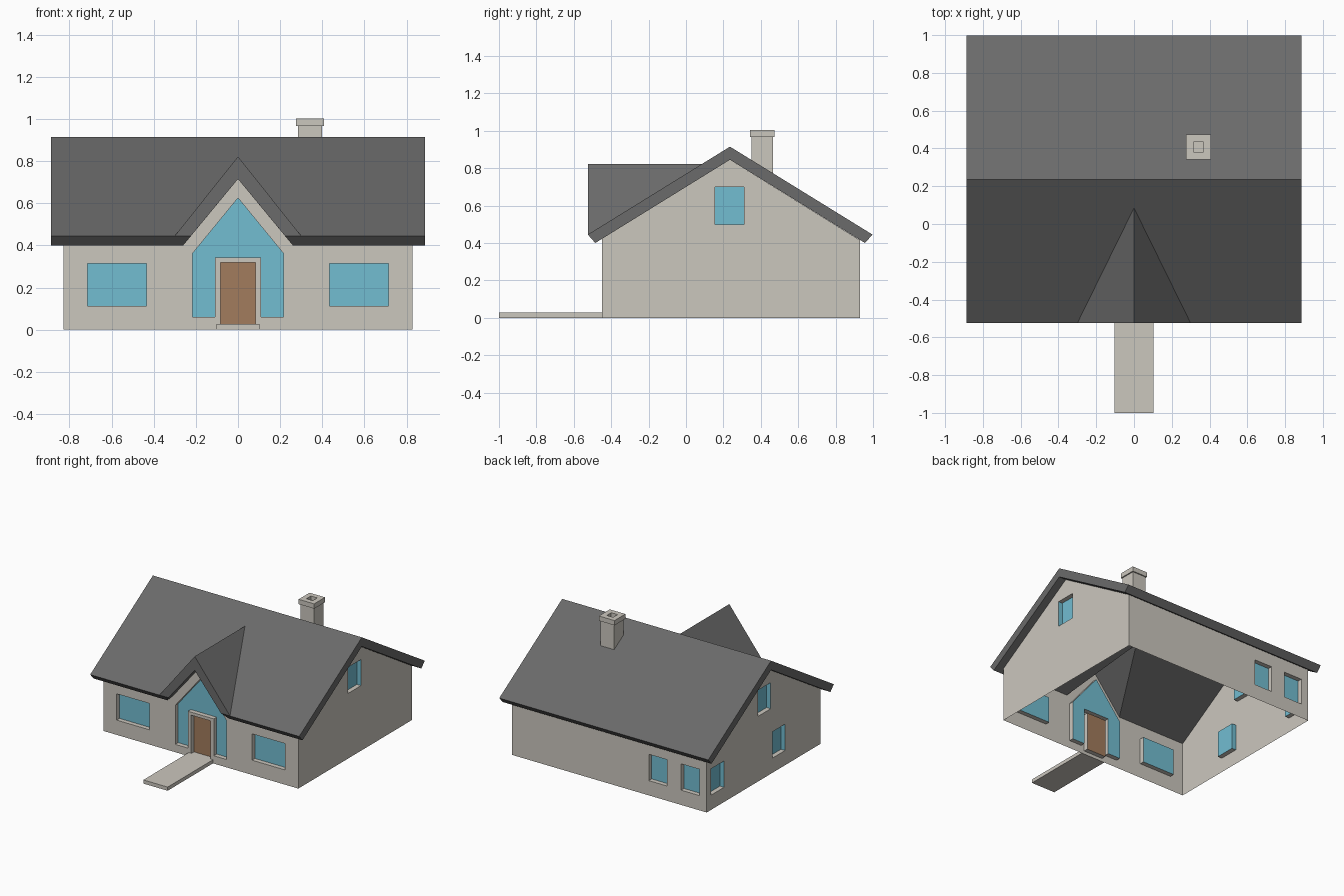
import bpy, bmesh
from mathutils import Vector

if "Cube" in bpy.data.objects:
    bpy.data.objects.remove(bpy.data.objects["Cube"], do_unlink=True)


def material(name, rgb):
    m = bpy.data.materials.new(name)
    m.use_nodes = True
    m.diffuse_color = (*rgb, 1)
    m.node_tree.nodes["Principled BSDF"].inputs["Base Color"].default_value = (*rgb, 1)
    return m


STONE = material("warm_grey_stone", (0.60, 0.57, 0.515))
GLASS = material("blue_glass", (0.17, 0.51, 0.64))
WOOD = material("brown_wood", (0.36, 0.20, 0.11))
ROOF = material("dark_grey_roof", (0.145, 0.145, 0.145))


def add_object(name, bm, mats):
    bmesh.ops.recalc_face_normals(bm, faces=bm.faces)
    me = bpy.data.meshes.new(name)
    bm.to_mesh(me)
    bm.free()
    for m in mats:
        me.materials.append(m)
    ob = bpy.data.objects.new(name, me)
    bpy.context.collection.objects.link(ob)
    return ob


def box(bm, lo, hi):
    lo, hi = Vector(lo), Vector(hi)
    r = bmesh.ops.create_cube(bm, size=1)
    for v in r["verts"]:
        v.co = (lo + hi) / 2 + v.co * (hi - lo)


RIDGE_Y = 0.235


def add_face(bm, verts):
    """Face from a loop in which a vertex may be repeated."""
    bm.faces.new(list(dict.fromkeys(verts)))


def roof_skin(bm, half, ridge_z, front, back, foot, peak_z, meet_y, knee=None):
    """Gabled roof surface with a cross gable in front; returns its edge loop.
    The knee is where the gable edge turns vertical above its foot."""
    (fy, fz), (by, bz) = front, back
    sides = []
    for s in (-1, 1):
        side = [bm.verts.new(p) for p in (
            (s * half, by, bz), (s * half, RIDGE_Y, ridge_z),
            (s * half, fy, fz), (s * foot, fy, fz))]
        side.append(bm.verts.new((s * knee[0], *knee[1:])) if knee else side[-1])
        sides.append(side)
    (lb, lr, lf, lt, lk), (rb, rr, rf, rt, rk) = sides
    peak = bm.verts.new((0, knee[1] if knee else fy, peak_z))
    meet = bm.verts.new((0, meet_y, peak_z))
    for f in ((lb, lr, rr, rb), (lr, lf, lt, meet, rt, rf, rr),
              (lt, lk, peak, meet), (rt, meet, peak, rk)):
        add_face(bm, f)
    return [lb, lr, lf, lt, lk, peak, rk, rt, rf, rr, rb]


# Roof: outer and inner skins joined by the fascia
bm = bmesh.new()
outer = roof_skin(bm, 0.887, 0.915, (-0.525, 0.445), (0.997, 0.445), 0.30, 0.822, 0.085)
inner = roof_skin(bm, 0.887, 0.845, (-0.485, 0.40), (0.957, 0.40), 0.26, 0.715, 0.025,
                  knee=(0.223, -0.525, 0.445))
for i in range(len(outer)):
    j = (i + 1) % len(outer)
    add_face(bm, (outer[i], outer[j], inner[j], inner[i]))
add_object("roof", bm, [ROOF])

# Wall block, closed for cutting
HX, FY, BY, DEPTH = 0.827, -0.45, 0.93, 0.035
bm = bmesh.new()
rim = roof_skin(bm, HX, 0.845, (FY, 0.422), (BY, 0.415), 0.242, 0.715, 0.025)
lb, lr, lf, rf, rr, rb = rim[:3] + rim[-3:]
base = [bm.verts.new((x, y, 0)) for x, y in ((-HX, BY), (-HX, FY), (HX, FY), (HX, BY))]
add_face(bm, base)
add_face(bm, base[1:3] + rim[-3:1:-1])
add_face(bm, (base[0], base[1], lf, lr, lb))
add_face(bm, (base[2], base[3], rb, rr, rf))
add_face(bm, (base[3], base[0], lb, rb))
walls = add_object("walls", bm, [STONE])

# Cutters for the recessed windows and door
bm = bmesh.new()
LOW, HIGH = (0.113, 0.315), (0.50, 0.70)


def side_window(s, y0, y1, z):
    a, b = sorted((s * (HX - DEPTH), s * (HX + 0.1)))
    box(bm, (a, y0, z[0]), (b, y1, z[1]))


for x0, x1 in ((-0.715, -0.435), (0.435, 0.715)):
    box(bm, (x0, FY - 0.1, LOW[0]), (x1, FY + DEPTH, LOW[1]))
for x0, x1 in ((-0.765, -0.61), (-0.49, -0.335)):
    box(bm, (x0, BY - DEPTH, LOW[0]), (x1, BY + 0.1, LOW[1]))
for s in (-1, 1):
    side_window(s, 0.155, 0.31, HIGH)
side_window(-1, -0.02, 0.135, LOW)
side_window(-1, 0.72, 0.875, LOW)
box(bm, (-0.083, FY - 0.1, 0.025), (0.083, FY + DEPTH, 0.32))

# Pointed entrance glazing around the door frame
half = [(0.11, 0.343), (0.11, 0.06), (0.217, 0.06), (0.217, 0.36)]
arch = half + [(0, 0.625)] + [(-x, z) for x, z in reversed(half)]
face = bm.faces.new([bm.verts.new((x, FY - 0.1, z)) for x, z in arch])
ext = bmesh.ops.extrude_face_region(bm, geom=[face], use_keep_orig=True)
for v in ext["geom"]:
    if isinstance(v, bmesh.types.BMVert):
        v.co.y = FY + DEPTH
cutter = add_object("opening_cutter", bm, [STONE])
cutter.hide_render = True

mod = walls.modifiers.new("openings", "BOOLEAN")
mod.operation, mod.solver, mod.object = "DIFFERENCE", "EXACT", cutter
graph = bpy.context.evaluated_depsgraph_get()
cut = bpy.data.meshes.new_from_object(walls.evaluated_get(graph))
walls.modifiers.clear()
walls.data = cut
bpy.data.objects.remove(cutter, do_unlink=True)

# Open the top and bottom; colour the recessed panes
cut.materials.clear()
for m in (STONE, GLASS, WOOD):
    cut.materials.append(m)
bm = bmesh.new()
bm.from_mesh(cut)
bm.normal_update()
doomed = []
for f in bm.faces:
    c, n = f.calc_center_median(), f.normal
    f.material_index = 0
    if 0.2 < n.z < 0.95 or (n.z < -0.9 and c.z < 0.01):
        doomed.append(f)
    elif abs(n.y) > 0.9 and FY + 0.02 < c.y < BY - 0.02:
        is_door = all(abs(v.co.x) < 0.09 for v in f.verts)
        f.material_index = 2 if is_door else 1
    elif abs(n.x) > 0.9 and abs(abs(c.x) - HX + DEPTH) < 0.002:
        f.material_index = 1
bmesh.ops.delete(bm, geom=doomed, context="FACES")
bm.to_mesh(cut)
bm.free()

# Front path
bm = bmesh.new()
box(bm, (-0.103, -1.0, 0), (0.103, FY, 0.028))
add_object("front_path", bm, [STONE])

# Chimney: shaft and cap with a flue hole
CX, CY = 0.342, 0.407


def block(bm, r, z0, z1):
    box(bm, (CX - r, CY - r, z0), (CX + r, CY + r, z1))


bm = bmesh.new()
block(bm, 0.057, 0.772, 0.966)
add_object("chimney_shaft", bm, [STONE])
bm = bmesh.new()
block(bm, 0.066, 0.966, 1.003)
bm.normal_update()
top = max(bm.faces, key=lambda f: f.calc_center_median().z)
bmesh.ops.inset_region(bm, faces=[top], thickness=0.039, use_even_offset=True)
hole = bmesh.ops.extrude_discrete_faces(bm, faces=[top])["faces"][0]
for v in hole.verts:
    v.co.z -= 0.03
add_object("chimney_cap", bm, [STONE])
